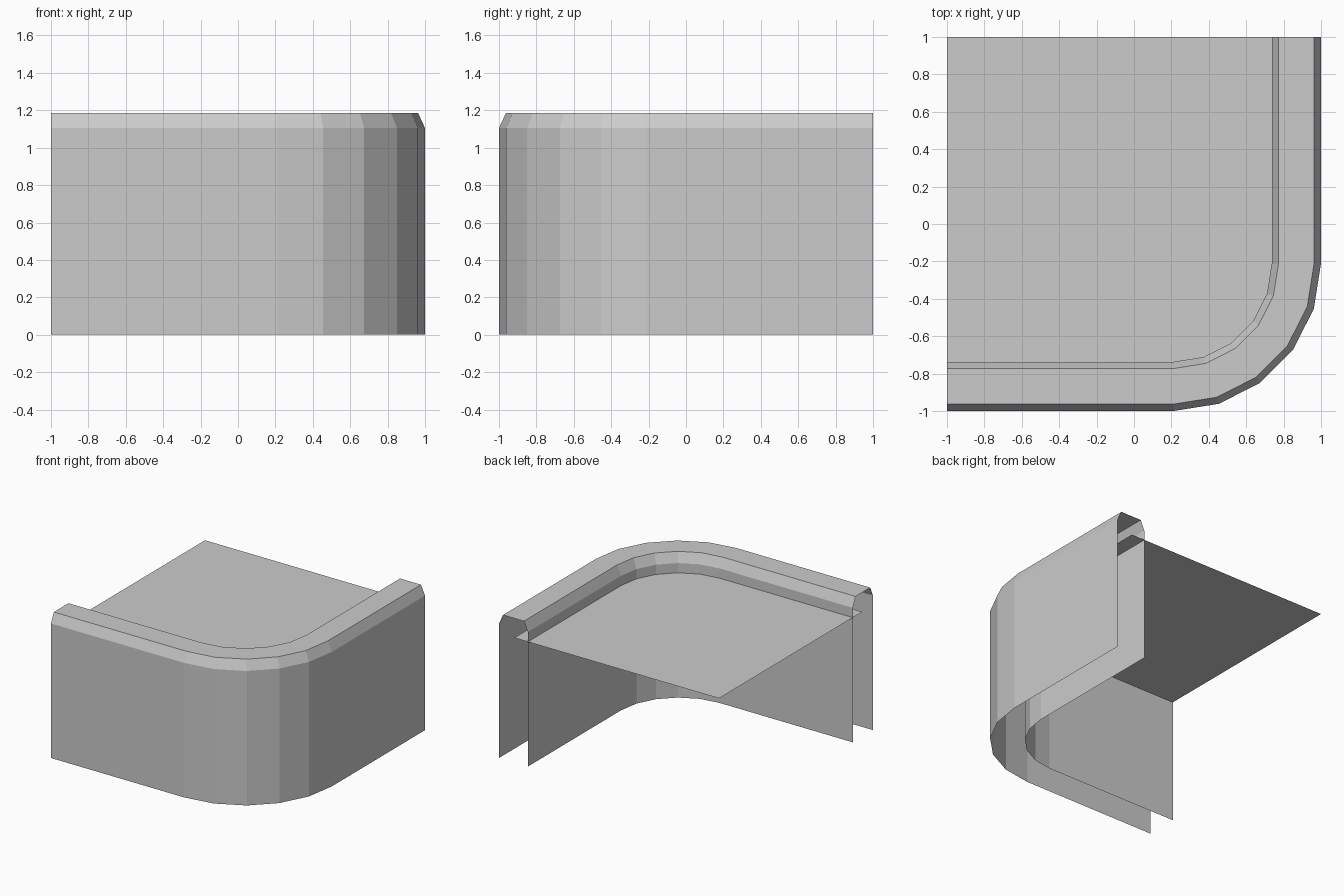
import bpy
import bmesh
from math import sin, cos, radians

cube = bpy.data.objects.get("Cube")
if cube:
    bpy.data.objects.remove(cube, do_unlink=True)

GREY = (0.6, 0.6, 0.6)
mat = bpy.data.materials.new("plain grey")
mat.use_nodes = True
mat.diffuse_color = (*GREY, 1)
mat.node_tree.nodes["Principled BSDF"].inputs["Base Color"].default_value = (*GREY, 1)

CENTRE = 0.21   # corner arc centre is (CENTRE, -CENTRE)
STEPS = 5


def corner_path(reach):
    """Plan line along the front, round the corner and along the side."""
    r = reach - CENTRE
    arc = []
    for i in range(STEPS + 1):
        a = radians(90 * i / STEPS)
        arc.append((CENTRE + r * sin(a), -CENTRE - r * cos(a)))
    return [(-1, -reach)] + arc + [(reach, 1)]


def make_object(name, bm):
    mesh = bpy.data.meshes.new(name)
    bm.to_mesh(mesh)
    bm.free()
    mesh.materials.append(mat)
    obj = bpy.data.objects.new(name, mesh)
    bpy.context.collection.objects.link(obj)
    return obj


# Hollow parapet wall: open-ended section (reach, height) swept round the corner
section = [(1, 0), (1, 1.105), (0.963, 1.185),
           (0.773, 1.185), (0.737, 1.105), (0.737, 0)]
bm = bmesh.new()
rows = [[bm.verts.new((x, y, z)) for x, y in corner_path(reach)]
        for reach, z in section]
for low, high in zip(rows, rows[1:]):
    for i in range(len(low) - 1):
        bm.faces.new((low[i], low[i + 1], high[i + 1], high[i]))
make_object("parapet_wall", bm)

# Flat roof deck, tucked into the hollow of the wall
bm = bmesh.new()
outline = corner_path(0.86) + [(-1, 1)]
bm.faces.new([bm.verts.new((x, y, 1.025)) for x, y in outline])
make_object("roof_deck", bm)
